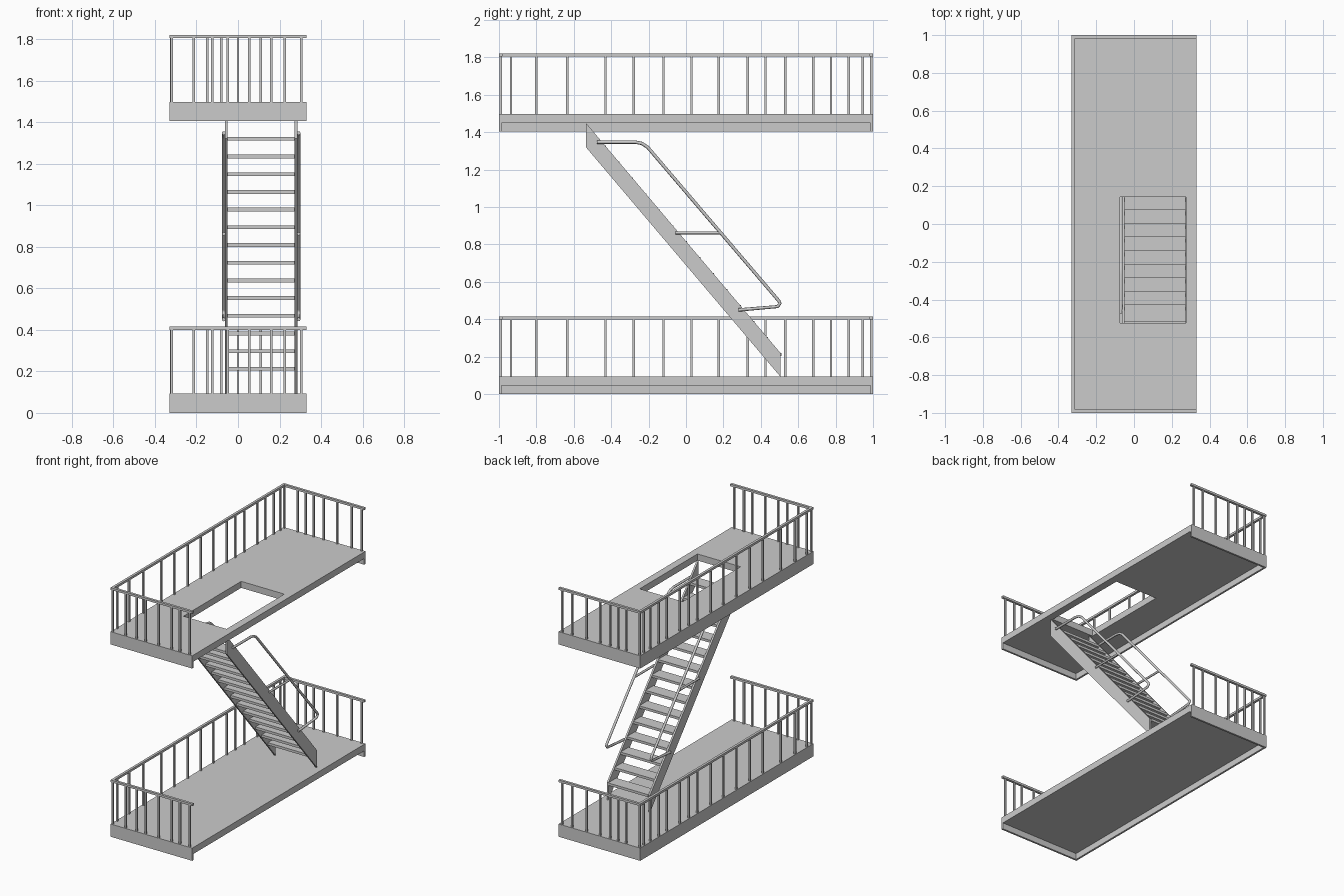
import bpy, bmesh
from mathutils import Vector

if "Cube" in bpy.data.objects:
    bpy.data.objects.remove(bpy.data.objects["Cube"])

W, L, T = 0.33, 1.0, 0.014          # platform half width, half length, skirt thickness
SLOPE = 1.23 / 1.04                 # stair rise over run


def finish(name, bm):
    bmesh.ops.recalc_face_normals(bm, faces=bm.faces)
    me = bpy.data.meshes.new(name)
    bm.to_mesh(me)
    bm.free()
    ob = bpy.data.objects.new(name, me)
    bpy.context.collection.objects.link(ob)
    return ob


def add_box(bm, x0, x1, y0, y1, z0, z1):
    vs = bmesh.ops.create_cube(bm, size=1)["verts"]
    for v in vs:
        v.co = Vector(((x0 + x1) / 2 + v.co.x * (x1 - x0),
                       (y0 + y1) / 2 + v.co.y * (y1 - y0),
                       (z0 + z1) / 2 + v.co.z * (z1 - z0)))


def extrude_faces(bm, vec):
    res = bmesh.ops.extrude_face_region(bm, geom=bm.faces[:])
    bmesh.ops.translate(bm, vec=vec,
                        verts=[g for g in res["geom"] if isinstance(g, bmesh.types.BMVert)])


def deck(name, z0, z1, xs, ys, hole):
    # flat slab on a plan grid, leaving out the stair opening
    bm = bmesh.new()
    grid = [[bm.verts.new((x, y, z0)) for y in ys] for x in xs]
    for i in range(len(xs) - 1):
        for j in range(len(ys) - 1):
            if (i, j) != hole:
                bm.faces.new((grid[i][j], grid[i + 1][j], grid[i + 1][j + 1], grid[i][j + 1]))
    extrude_faces(bm, (0, 0, z1 - z0))
    finish(name, bm)


def skirt(name, z0, z1):
    # downturned edge on front, left and back; the right side stays open
    bm = bmesh.new()
    add_box(bm, -W, -W + T, -L + T, L - T, z0, z1)
    add_box(bm, -W, W, -L, -L + T, z0, z1)
    add_box(bm, -W, W, L - T, L, z0, z1)
    finish(name, bm)


def railing(name, z0, z1):
    bm = bmesh.new()
    r, w, h = 0.006, 0.018, 0.016
    # top rails
    add_box(bm, -W, -W + w, -L, L, z1 - h, z1)
    add_box(bm, -W + w, W, -L, -L + w, z1 - h, z1)
    add_box(bm, -W + w, W, L - w, L, z1 - h, z1)
    # balusters
    side = (-.935, -.80, -.635, -.43, -.28, -.12, .03, .175, .33, .425, .53, .68, .775, .87, .945)
    front = (-.32, -.212, -.125, -.05, .055, .16, .225, .305)
    back = (-.32, -.212, -.147, -.08, 0, .11, .225, .305)
    spots = [(-W + w / 2, y) for y in side]
    spots += [(x, -L + w / 2) for x in front] + [(x, L - w / 2) for x in back]
    for x, y in spots:
        add_box(bm, x - r, x + r, y - r, y + r, z0, z1 - h)
    finish(name, bm)


def tube(name, x, points, r=0.009):
    cu = bpy.data.curves.new(name, "CURVE")
    cu.dimensions = "3D"
    cu.bevel_depth = r
    cu.bevel_resolution = 2
    cu.use_fill_caps = True
    sp = cu.splines.new("POLY")
    sp.points.add(len(points) - 1)
    for p, (y, z) in zip(sp.points, points):
        p.co = (x, y, z, 1)
    ob = bpy.data.objects.new(name, cu)
    bpy.context.collection.objects.link(ob)


# platforms with railings
for label, z, xs, ys, hole in (
        ("lower", 0.0, (-W, W), (-L, L), None),
        ("upper", 1.405, (-W, -.074, .275, W), (-L, -.525, .142, L), (1, 1))):
    deck(label + "_deck", z + .045, z + .093, xs, ys, hole)
    skirt(label + "_skirt", z, z + .045)
    railing(label + "_railing", z + .093, z + .415)

# stair stringers
for label, x in (("left", -.063), ("right", .273)):
    bm = bmesh.new()
    prof = ((-.535, 1.45), (-.535, 1.32), (.505, .093), (.505, .22))
    bm.faces.new([bm.verts.new((x, y, z)) for y, z in prof])
    extrude_faces(bm, (.013, 0, 0))
    finish(label + "_stringer", bm)

# treads
bm = bmesh.new()
for i in range(14):
    z = .212 + i * .0852
    y = .505 - (z - .093) / SLOPE
    add_box(bm, -.05, .273, y + .012, y + .105, z - .009, z + .009)
finish("stair_treads", bm)

# bent tube handrails with a middle strut
path = ((-.475, 1.347), (-.27, 1.347), (-.235, 1.34), (-.205, 1.32),
        (.495, .50), (.503, .485), (.49, .468), (.28, .45))
for label, x in (("left", -.069), ("right", .292)):
    tube(label + "_handrail", x, path)
    tube(label + "_handrail_strut", x, ((-.055, .862), (.185, .862)), .008)
